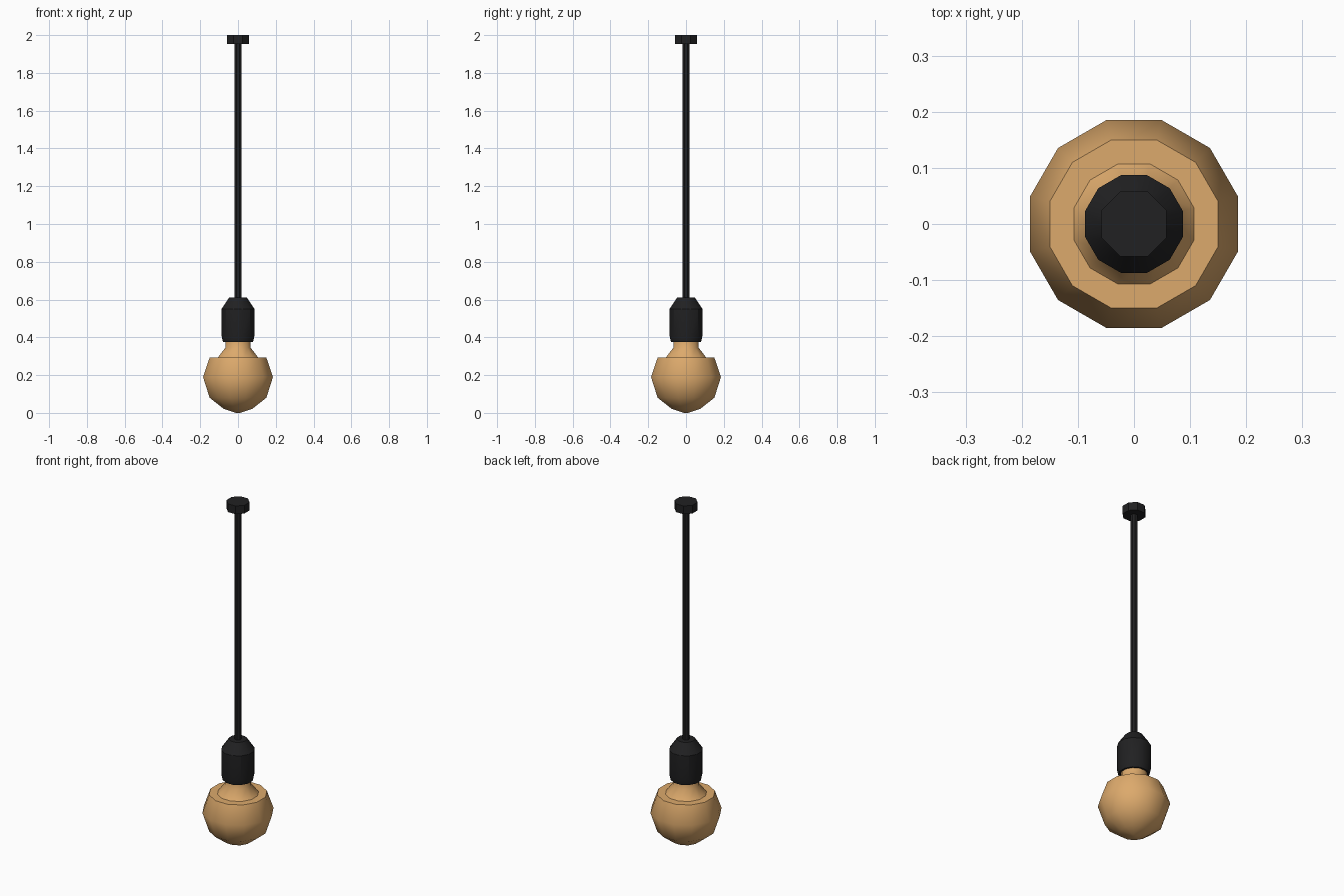
import bpy, bmesh, math

cube = bpy.data.objects.get("Cube")
if cube:
    bpy.data.objects.remove(cube, do_unlink=True)


def make_material(name, color):
    mat = bpy.data.materials.new(name)
    mat.use_nodes = True
    mat.diffuse_color = color
    mat.node_tree.nodes["Principled BSDF"].inputs["Base Color"].default_value = color
    return mat


def lathe(name, profile, sides, mat, smooth_angle):
    """Revolve (half width across flats, z) points, with flats facing the axes."""
    bm = bmesh.new()
    rings = []
    for half_width, z in profile:
        r = half_width / math.cos(math.pi / sides)
        angles = [2 * math.pi * (i + 0.5) / sides for i in range(sides)]
        rings.append([bm.verts.new((r * math.cos(a), r * math.sin(a), z)) for a in angles])
    for low, high in zip(rings, rings[1:]):
        for i in range(sides):
            j = (i + 1) % sides
            bm.faces.new((low[i], low[j], high[j], high[i]))
    bm.faces.new(rings[0][::-1])
    bm.faces.new(rings[-1])
    mesh = bpy.data.meshes.new(name)
    bm.to_mesh(mesh)
    bm.free()
    mesh.materials.append(mat)
    obj = bpy.data.objects.new(name, mesh)
    bpy.context.collection.objects.link(obj)
    bpy.ops.object.select_all(action='DESELECT')
    obj.select_set(True)
    bpy.context.view_layer.objects.active = obj
    bpy.ops.object.shade_smooth_by_angle(angle=math.radians(smooth_angle))
    return obj


black = make_material("matte black", (0.015, 0.015, 0.016, 1))
amber = make_material("warm amber glass", (0.72, 0.40, 0.15, 1))

# Round bulb with a shoulder step and a neck that enters the socket
lathe("bulb", [(0.012, 0.0), (0.075, 0.021), (0.15, 0.08), (0.185, 0.19),
               (0.15, 0.293), (0.107, 0.293), (0.067, 0.345), (0.067, 0.39)],
      12, amber, 50)

# Socket with a bevelled lower rim and tapered cap
lathe("socket", [(0.068, 0.385), (0.07, 0.376), (0.08, 0.376), (0.087, 0.41),
                 (0.087, 0.55), (0.047, 0.61)], 12, black, 30)

# Hanging rod
lathe("rod", [(0.018, 0.60), (0.018, 1.96)], 8, black, 30)

# Ceiling mount
lathe("ceiling_mount", [(0.058, 1.952), (0.058, 2.0)], 8, black, 30)
